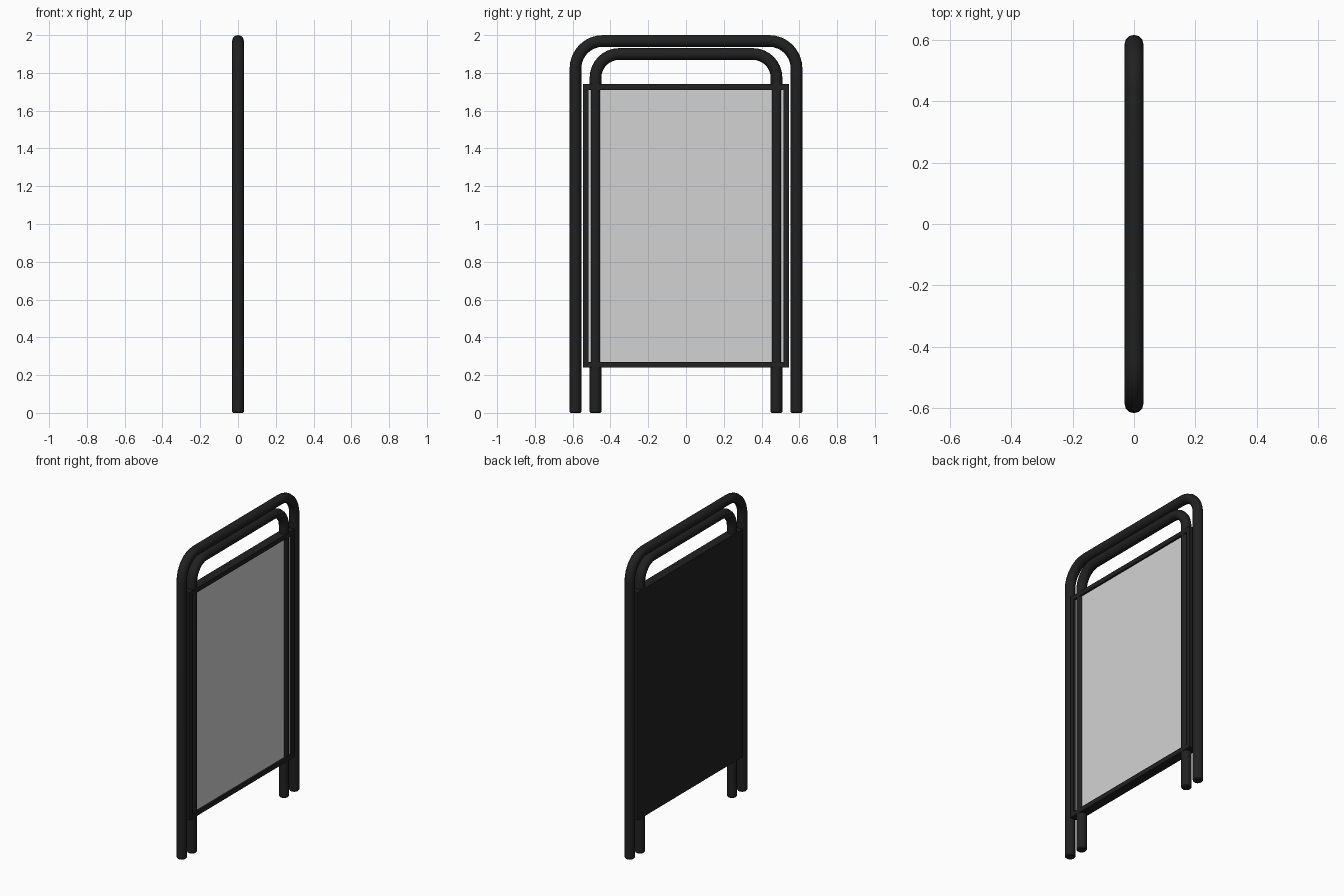
import bpy
import math

if "Cube" in bpy.data.objects:
    bpy.data.objects.remove(bpy.data.objects["Cube"])


def material(name, rgb):
    m = bpy.data.materials.new(name)
    m.diffuse_color = (*rgb, 1.0)
    m.use_nodes = True
    m.node_tree.nodes["Principled BSDF"].inputs["Base Color"].default_value = m.diffuse_color
    return m


BLACK = material("black metal", (0.015, 0.015, 0.015))
GREY = material("light grey face", (0.65, 0.65, 0.65))


def box(name, lo, hi, mat):
    centre = [(a + b) / 2 for a, b in zip(lo, hi)]
    bpy.ops.mesh.primitive_cube_add(size=1, location=centre)
    ob = bpy.context.object
    ob.name = name
    ob.scale = [b - a for a, b in zip(lo, hi)]
    bpy.ops.object.transform_apply(location=False, rotation=False, scale=True)
    ob.data.materials.append(mat)
    return ob


def hoop(name, half, top, bend, r=0.031, steps=8):
    """Upside-down U of round tube with rounded corners and chamfered feet."""
    side = [(half, 0.0, 0.85), (half, 0.006, 1.0)]
    for i in range(steps + 1):
        a = math.pi / 2 * i / steps
        side.append((half - bend + bend * math.cos(a),
                     top - bend + bend * math.sin(a), 1.0))
    path = side + [(-y, z, s) for y, z, s in reversed(side)]
    cu = bpy.data.curves.new(name, 'CURVE')
    cu.dimensions = '3D'
    cu.bevel_depth = r
    cu.bevel_resolution = 4
    cu.use_fill_caps = True
    sp = cu.splines.new('POLY')
    sp.points.add(len(path) - 1)
    for p, (y, z, s) in zip(sp.points, path):
        p.co = (0, y, z, 1)
        p.radius = s
    ob = bpy.data.objects.new(name, cu)
    bpy.context.collection.objects.link(ob)
    cu.materials.append(BLACK)
    bpy.ops.object.select_all(action='DESELECT')
    ob.select_set(True)
    bpy.context.view_layer.objects.active = ob
    bpy.ops.object.convert(target='MESH')
    bpy.ops.object.shade_smooth_by_angle(angle=math.radians(35))


# Two nested tube hoops
hoop("outer_hoop", 0.585, 1.969, 0.145)
hoop("inner_hoop", 0.479, 1.90, 0.125)

# Square-bar frame around the board
W, Z0, Z1, T, D = 0.546, 0.24, 1.74, 0.03, 0.03
box("top_rail", (-D, -W, Z1 - T), (D, W, Z1), BLACK)
box("bottom_rail", (-D, -W, Z0), (D, W, Z0 + T), BLACK)
for tag, s in (("near", -1), ("far", 1)):
    y0, y1 = sorted((s * W, s * (W - T)))
    box(tag + "_stile", (-D, y0, Z0 + T), (D, y1, Z1 - T), BLACK)

# Board: black back, light grey display face
board = box("board", (-D, -W + T, Z0 + T), (0.018, W - T, Z1 - T), BLACK)
board.data.materials.append(GREY)
for f in board.data.polygons:
    if f.normal.x > 0.9:
        f.material_index = 1
